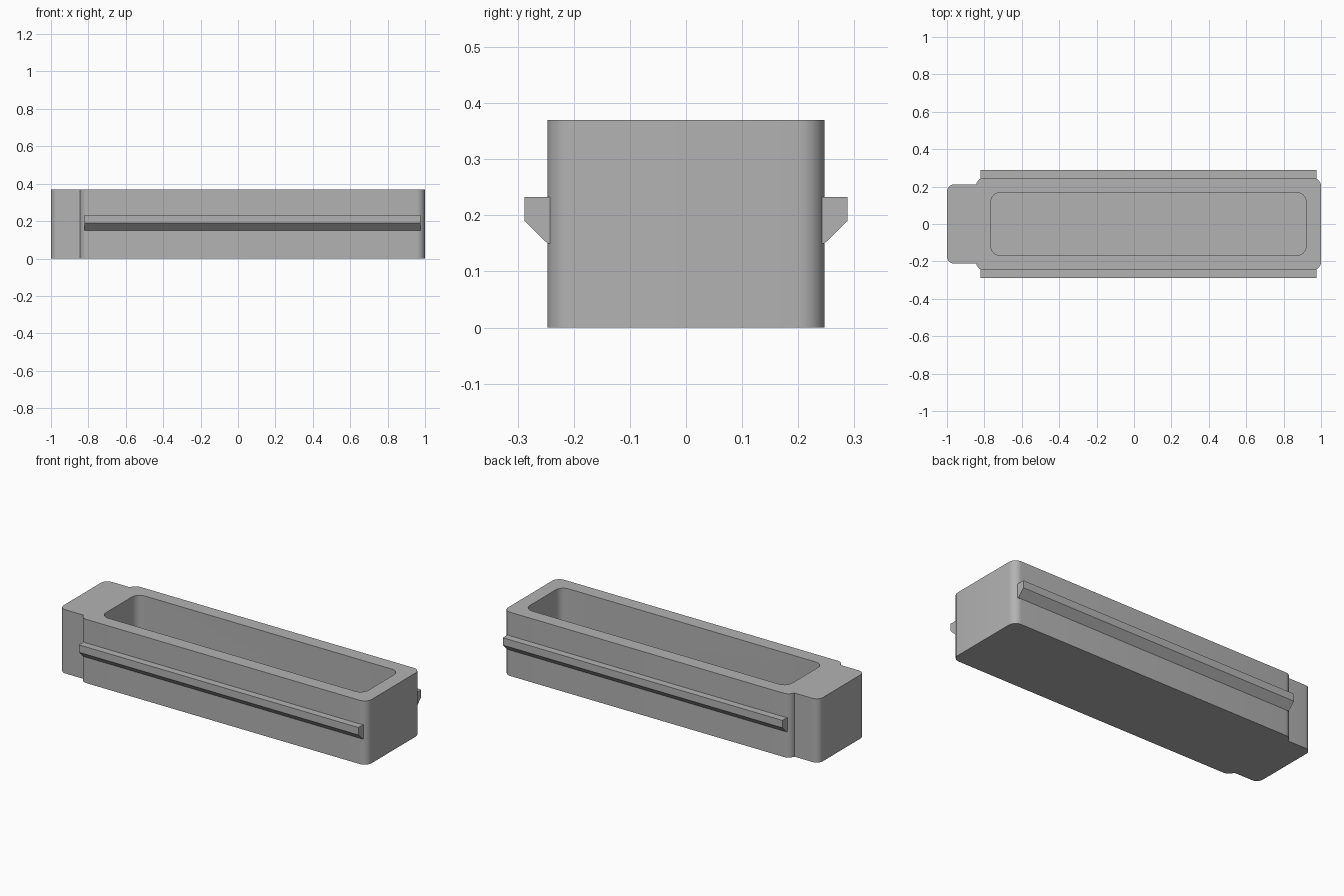
import bpy, bmesh, math

if "Cube" in bpy.data.objects:
    bpy.data.objects.remove(bpy.data.objects["Cube"])

HEIGHT = 0.37

# single grey plastic
grey = bpy.data.materials.new("grey_plastic")
grey.use_nodes = True
colour = (0.45, 0.45, 0.45, 1)
grey.diffuse_color = colour
grey.node_tree.nodes["Principled BSDF"].inputs["Base Color"].default_value = colour


def add_object(name, bm):
    bmesh.ops.recalc_face_normals(bm, faces=bm.faces)
    mesh = bpy.data.meshes.new(name)
    bm.to_mesh(mesh)
    bm.free()
    mesh.materials.append(grey)
    obj = bpy.data.objects.new(name, mesh)
    bpy.context.collection.objects.link(obj)
    return obj


def prism(name, points, direction):
    """Extrude a closed outline along a direction."""
    bm = bmesh.new()
    face = bm.faces.new([bm.verts.new(p) for p in points])
    moved = bmesh.ops.extrude_face_region(bm, geom=[face])["geom"]
    verts = [v for v in moved if isinstance(v, bmesh.types.BMVert)]
    bmesh.ops.translate(bm, verts=verts, vec=direction)
    return add_object(name, bm)


def rounded_block(name, x0, x1, half_y, radius, z0, z1, steps=8):
    """Upright block with rounded vertical edges."""
    corners = [(x1, 1, 0), (x0, 1, 1), (x0, -1, 2), (x1, -1, 3)]
    points = []
    for x, side, quarter in corners:
        cx = x - radius if x == x1 else x + radius
        cy = side * (half_y - radius)
        for i in range(steps + 1):
            a = (quarter + i / steps) * math.pi / 2
            points.append((cx + radius * math.cos(a), cy + radius * math.sin(a), z0))
    return prism(name, points, (0, 0, z1 - z0))


def boolean(target, tool, operation):
    mod = target.modifiers.new(operation.lower(), "BOOLEAN")
    mod.object = tool
    mod.operation = operation
    mod.solver = "EXACT"
    bpy.context.view_layer.objects.active = target
    bpy.ops.object.modifier_apply(modifier=mod.name)
    bpy.data.objects.remove(tool)


# main tray with the narrower end block and the open cavity
tray = rounded_block("tray_body", -0.845, 1, 0.247, 0.045, 0, HEIGHT)
end_block = rounded_block("end_block", -1, -0.7, 0.212, 0.04, 0, HEIGHT)
boolean(tray, end_block, "UNION")
cavity = rounded_block("cavity_cutter", -0.765, 0.92, 0.168, 0.05, 0.06, HEIGHT + 0.1)
boolean(tray, cavity, "DIFFERENCE")

# slide rails with sloped undersides on both long sides
profile = [(0.236, 0.15), (0.247, 0.15), (0.288, 0.19), (0.288, 0.233), (0.236, 0.233)]
for name, side in (("front_rail", -1), ("back_rail", 1)):
    prism(name, [(-0.82, side * y, z) for y, z in profile], (1.795, 0, 0))

# smooth rounded corners, keep edges crisp
bpy.ops.object.select_all(action="DESELECT")
tray.select_set(True)
bpy.context.view_layer.objects.active = tray
bpy.ops.object.shade_smooth_by_angle(angle=math.radians(30))
